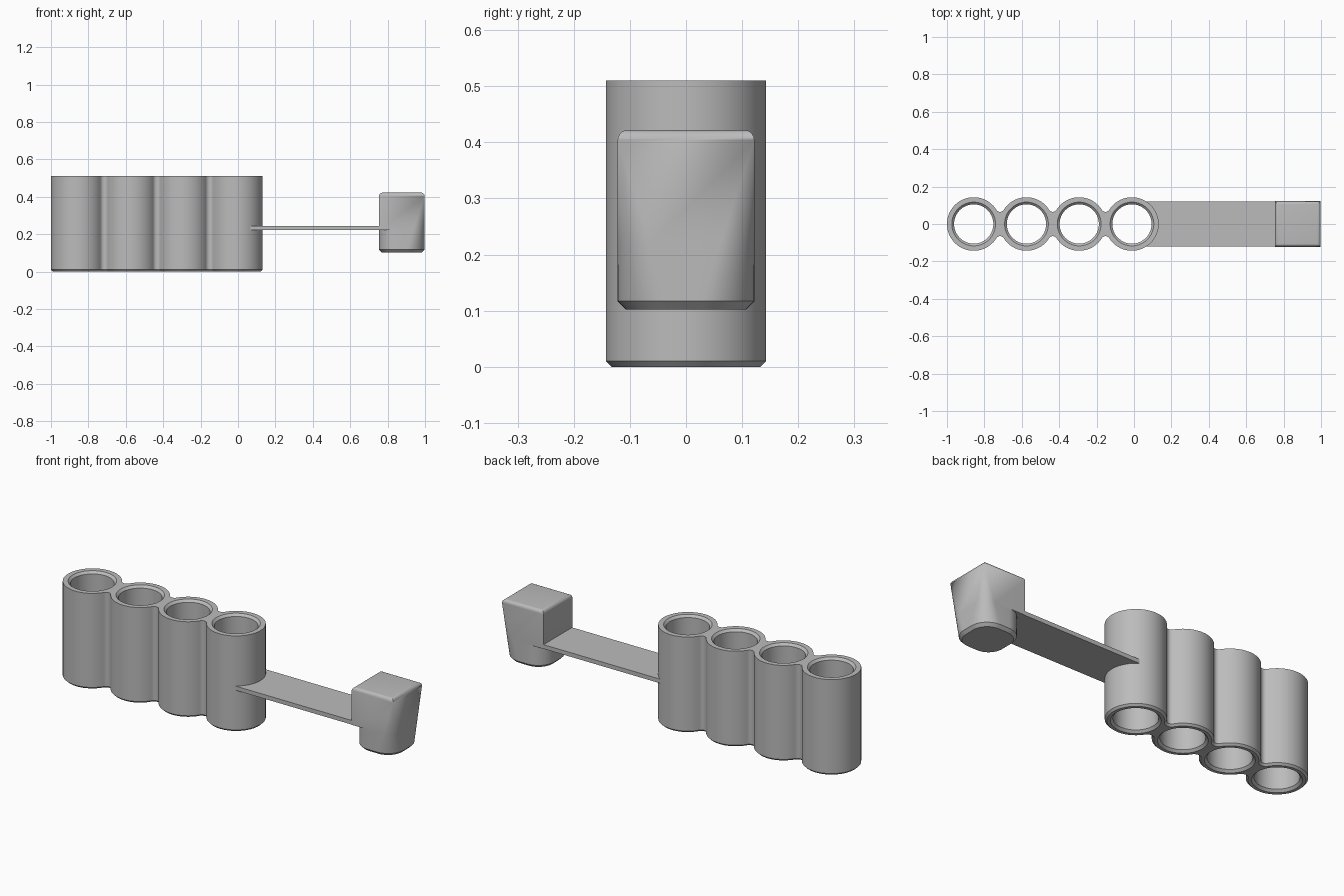
import bpy, bmesh
from math import pi, sin, cos, atan2, hypot, radians

cube = bpy.data.objects.get("Cube")
if cube:
    bpy.data.objects.remove(cube, do_unlink=True)

grey = bpy.data.materials.new("plain grey")
grey.use_nodes = True
colour = (0.5, 0.5, 0.5, 1)
grey.diffuse_color = colour
grey.node_tree.nodes["Principled BSDF"].inputs["Base Color"].default_value = colour

PITCH, COUNT, FIRST = 0.282, 4, -0.857
RADIUS, BORE, HEIGHT = 0.143, 0.105, 0.51
NECK = 0.065
HALF = PITCH / 2
CENTRES = [FIRST + PITCH * i for i in range(COUNT)]


def arc(cx, cy, r, a0, a1, n):
    return [(cx + r * cos(a0 + (a1 - a0) * i / n), cy + r * sin(a0 + (a1 - a0) * i / n))
            for i in range(n + 1)]


def add_ring(bm, points, z):
    return [bm.verts.new((x, y, z)) for x, y in points]


def bridge(bm, rings):
    for a, b in zip(rings, rings[1:]):
        n = len(a)
        for i in range(n):
            j = (i + 1) % n
            bm.faces.new((a[i], a[j], b[j], b[i]))


def finish(bm, name, angle=30):
    bmesh.ops.recalc_face_normals(bm, faces=bm.faces)
    mesh = bpy.data.meshes.new(name)
    bm.to_mesh(mesh)
    bm.free()
    mesh.materials.append(grey)
    obj = bpy.data.objects.new(name, mesh)
    bpy.context.collection.objects.link(obj)
    bpy.ops.object.select_all(action='DESELECT')
    obj.select_set(True)
    bpy.context.view_layer.objects.active = obj
    bpy.ops.object.shade_smooth_by_angle(angle=radians(angle))
    return obj


def row_outline(inset):
    """Row of circles joined by filleted necks, counter-clockwise."""
    fillet = (HALF ** 2 + NECK ** 2 - RADIUS ** 2) / (2 * (RADIUS - NECK))
    fy = NECK + fillet
    t = atan2(fy, HALF)
    r, f = RADIUS - inset, fillet + inset
    pts = []
    # lower side, left to right
    for i, cx in enumerate(CENTRES):
        start = pi if i == 0 else pi + t
        end = 2 * pi if i == COUNT - 1 else 2 * pi - t
        pts += arc(cx, 0, r, start, end, 28)
        if i < COUNT - 1:
            pts += arc(cx + HALF, -fy, f, pi - t, t, 10)[1:-1]
    # upper side mirrors the lower one
    return pts + [(x, -y) for x, y in pts[-2:0:-1]]


# Row of four open tubes
bm = bmesh.new()
outer = [add_ring(bm, row_outline(d), z)
         for d, z in ((0.01, 0), (0, 0.01), (0, HEIGHT))]
bridge(bm, outer)
caps = {0: [outer[0]], -1: [outer[-1]]}
for cx in CENTRES:
    bore = [add_ring(bm, arc(cx, 0, BORE + d, 0, 2 * pi, 64)[:-1], z)
            for d, z in ((0.012, 0), (0, 0.012), (0, HEIGHT - 0.012), (0.012, HEIGHT))]
    bridge(bm, bore)
    for end in caps:
        caps[end].append(bore[end])
for loops in caps.values():
    edges = [bm.edges.get((l[i - 1], l[i])) for l in loops for i in range(len(l))]
    bmesh.ops.triangle_fill(bm, use_beauty=True, edges=edges)
finish(bm, "tube_row")

# Flat strap, its near end curved to sit inside the last tube's wall
bm = bmesh.new()
WIDTH = 0.12
reach = 0.135
a = atan2(WIDTH, (reach ** 2 - WIDTH ** 2) ** 0.5)
plan = arc(CENTRES[-1], 0, reach, a, -a, 16) + [(0.86, -WIDTH), (0.86, WIDTH)]
strap = [add_ring(bm, plan, z) for z in (0.222, 0.244)]
bridge(bm, strap)
for r in strap:
    bm.faces.new(r)
finish(bm, "strap")


# End plug: square top changing to a rounded foot
def rounded_square(half, r_far, r_near):
    pts = []
    for k, (sx, sy) in enumerate(((1, 1), (-1, 1), (-1, -1), (1, -1))):
        r = max(r_far if sx > 0 else r_near, 0.0005)
        pts += arc(0.876 + sx * (half - r), sy * (half - r), r,
                   k * pi / 2, (k + 1) * pi / 2, 12)
    return pts


SIDE, ROUND = 0.122, 0.095
TOP, SHOULDER, LEDGE, FOOT, BASE = 0.422, 0.404, 0.222, 0.117, 0.102
bm = bmesh.new()


def far_radius(z):
    return ROUND * (SHOULDER - z) / (SHOULDER - FOOT)


levels = [(BASE, SIDE - 0.015, ROUND - 0.015, ROUND - 0.015),
          (FOOT, SIDE, ROUND, ROUND),
          (LEDGE, SIDE, far_radius(LEDGE), ROUND),
          (LEDGE, SIDE, far_radius(LEDGE), 0),
          (SHOULDER, SIDE, 0, 0)]
soft = TOP - SHOULDER
for i in range(1, 6):
    u = i * pi / 10
    levels.append((SHOULDER + soft * sin(u), SIDE - soft * (1 - cos(u)), 0, 0))
plug = [add_ring(bm, rounded_square(h, rf, rn), z) for z, h, rf, rn in levels]
bridge(bm, plug)
bm.faces.new(plug[0])
bm.faces.new(plug[-1])
bmesh.ops.remove_doubles(bm, verts=bm.verts, dist=0.0012)
finish(bm, "end_plug")
